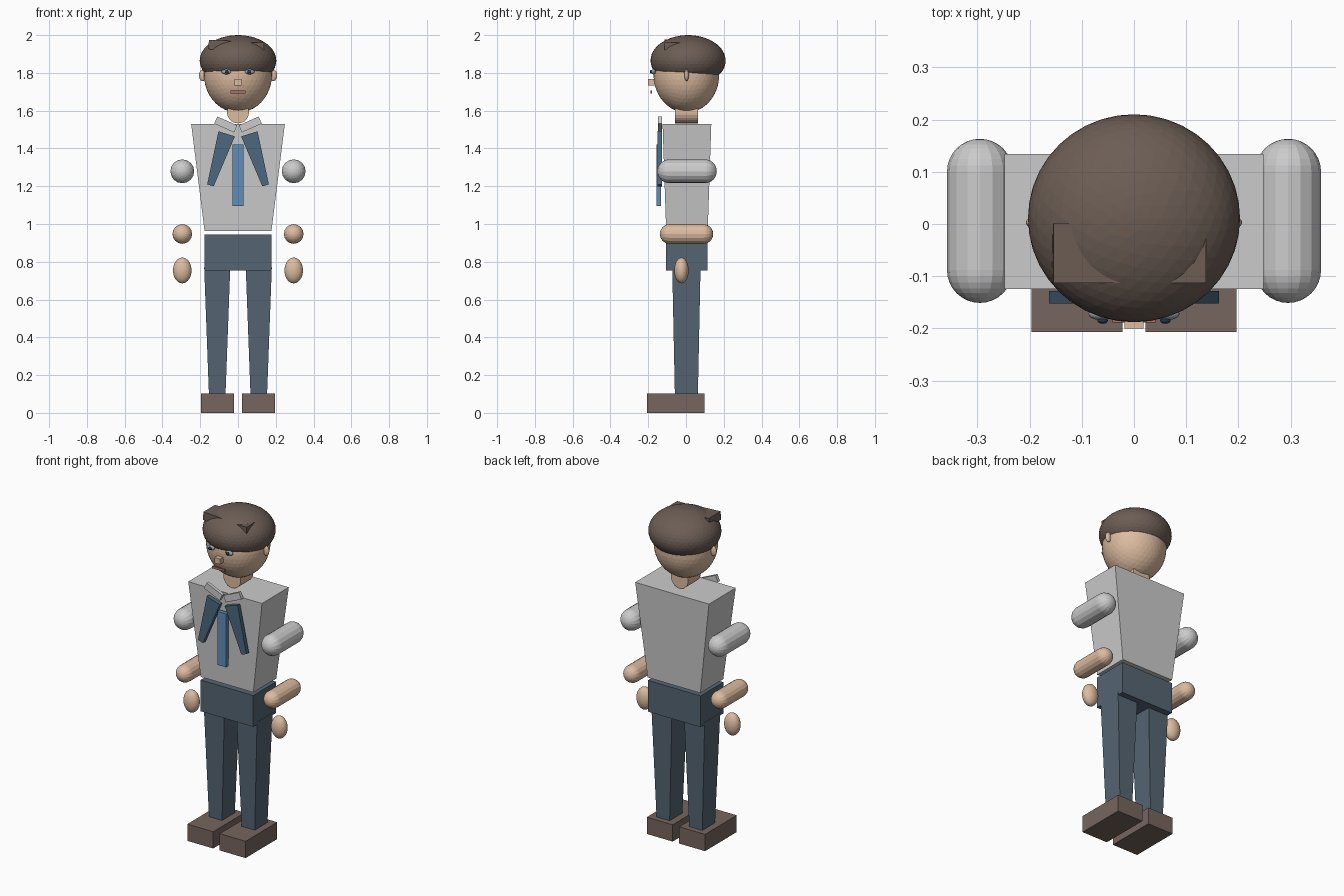
import bpy, bmesh
from math import radians, sin, cos, pi
from mathutils import Matrix, Vector

if "Cube" in bpy.data.objects:
    bpy.data.objects.remove(bpy.data.objects["Cube"])

PALETTE = {
    "skin": (0.72, 0.50, 0.35), "hair": (0.15, 0.11, 0.09), "trousers": (0.09, 0.13, 0.17),
    "shoe": (0.18, 0.13, 0.11), "jacket": (0.07, 0.14, 0.21), "tie": (0.12, 0.27, 0.47),
    "eye": (0.30, 0.37, 0.43), "pupil": (0.02, 0.04, 0.07), "mouth": (0.40, 0.15, 0.14),
}
mats = {}
for key, rgb in PALETTE.items():
    mats[key] = bpy.data.materials.new(key)
    mats[key].diffuse_color = (*rgb, 1)


def finish(name, bm, color=None):
    bmesh.ops.recalc_face_normals(bm, faces=bm.faces)
    mesh = bpy.data.meshes.new(name)
    bm.to_mesh(mesh)
    bm.free()
    if color:
        mesh.materials.append(mats[color])
    ob = bpy.data.objects.new(name, mesh)
    bpy.context.collection.objects.link(ob)
    return ob


def block(name, center, size, color=None, top=None, tilt=0):
    """Box of full size (x, y, z); top = (x, y) size of the upper face; tilt about y in degrees."""
    bm = bmesh.new()
    bmesh.ops.create_cube(bm, size=1)
    for v in bm.verts:
        sx, sy = top if top and v.co.z > 0 else size[:2]
        v.co = Vector((v.co.x * sx, v.co.y * sy, v.co.z * size[2]))
    bm.transform(Matrix.Translation(center) @ Matrix.Rotation(radians(tilt), 4, 'Y'))
    return finish(name, bm, color)


def ball(name, center, radii, color, sub=4):
    bm = bmesh.new()
    bmesh.ops.create_icosphere(bm, subdivisions=sub, radius=1)
    bm.transform(Matrix.Translation(center) @ Matrix.Diagonal((*radii, 1)))
    return finish(name, bm, color)


def capsule(name, center, r, half, color=None, sides=16, rings=8):
    """Round-ended rod lying along y; half = half of the full length."""
    bm = bmesh.new()
    d = half - r
    pts = [(r * sin(a), -d - r * cos(a)) for a in (pi / 2 * i / rings for i in range(rings + 1))]
    pts += [(x, -y) for x, y in reversed(pts)]
    vs = [bm.verts.new((x, y, 0)) for x, y in pts]
    es = [bm.edges.new(p) for p in zip(vs, vs[1:])]
    bmesh.ops.spin(bm, geom=vs + es, axis=(0, 1, 0), cent=(0, 0, 0), angle=2 * pi,
                   steps=sides, use_duplicate=False)
    bmesh.ops.remove_doubles(bm, verts=bm.verts, dist=1e-5)
    bm.transform(Matrix.Translation(center))
    return finish(name, bm, color)


# Torso, hips and neck (the neck is a short drum lying along y)
block("torso", (0, 0.005, 1.247), (0.354, 0.22, 0.567), top=(0.496, 0.258))
block("hips", (0, 0.003, 0.85), (0.355, 0.22, 0.19), "trousers")
bm = bmesh.new()
bmesh.ops.create_cone(bm, cap_ends=True, segments=24, radius1=0.058, radius2=0.058, depth=0.12)
bm.transform(Matrix.Translation((0, 0.003, 1.591)) @ Matrix.Rotation(pi / 2, 4, 'X'))
finish("neck", bm, "skin")

# Head and hair
ball("head", (0, 0.002, 1.79), (0.18, 0.174, 0.2), "skin")
ball("hair", (0, 0.011, 1.865), (0.203, 0.199, 0.135), "hair")
block("left_hair_tuft", (-0.088, -0.056, 1.947), (0.135, 0.113, 0.05), "hair", tilt=3)
block("right_hair_tuft", (0.085, -0.058, 1.941), (0.105, 0.11, 0.038), "hair")

# Face
block("nose", (0, -0.18, 1.751), (0.037, 0.04, 0.033), "skin")
block("mouth", (0, -0.184, 1.699), (0.082, 0.01, 0.014), "mouth")

# Tie
block("tie", (0, -0.144, 1.258), (0.06, 0.024, 0.325), "tie")

# Mirrored parts
for side, s in (("left", -1), ("right", 1)):
    block(f"{side}_shoe", (s * 0.109, -0.055, 0.051), (0.174, 0.304, 0.102), "shoe")
    block(f"{side}_leg", (s * 0.11, 0.002, 0.435), (0.088, 0.122, 0.67), "trousers",
          top=(0.138, 0.15))
    capsule(f"{side}_sleeve", (s * 0.295, 0.006, 1.279), 0.063, 0.157)
    capsule(f"{side}_forearm", (s * 0.295, 0.003, 0.947), 0.052, 0.141, "skin")
    ball(f"{side}_hand", (s * 0.295, -0.024, 0.754), (0.049, 0.038, 0.068), "skin")
    ball(f"{side}_ear", (s * 0.187, 0.003, 1.787), (0.02, 0.012, 0.031), "skin", 3)
    ball(f"{side}_eye", (s * 0.062, -0.172, 1.806), (0.025, 0.012, 0.014), "eye", 3)
    ball(f"{side}_pupil", (s * 0.06, -0.185, 1.806), (0.01, 0.006, 0.01), "pupil", 3)
    block(f"{side}_collar", (s * 0.065, -0.137, 1.527), (0.115, 0.02, 0.041), tilt=-s * 24)
    block(f"{side}_lapel", (s * 0.103, -0.14, 1.341), (0.036, 0.024, 0.286), "jacket",
          top=(0.091, 0.024), tilt=-s * 17.5)

for m in bpy.data.materials:
    if m.users and not m.is_grease_pencil:
        m.use_nodes = True
        m.node_tree.nodes["Principled BSDF"].inputs["Base Color"].default_value = m.diffuse_color
